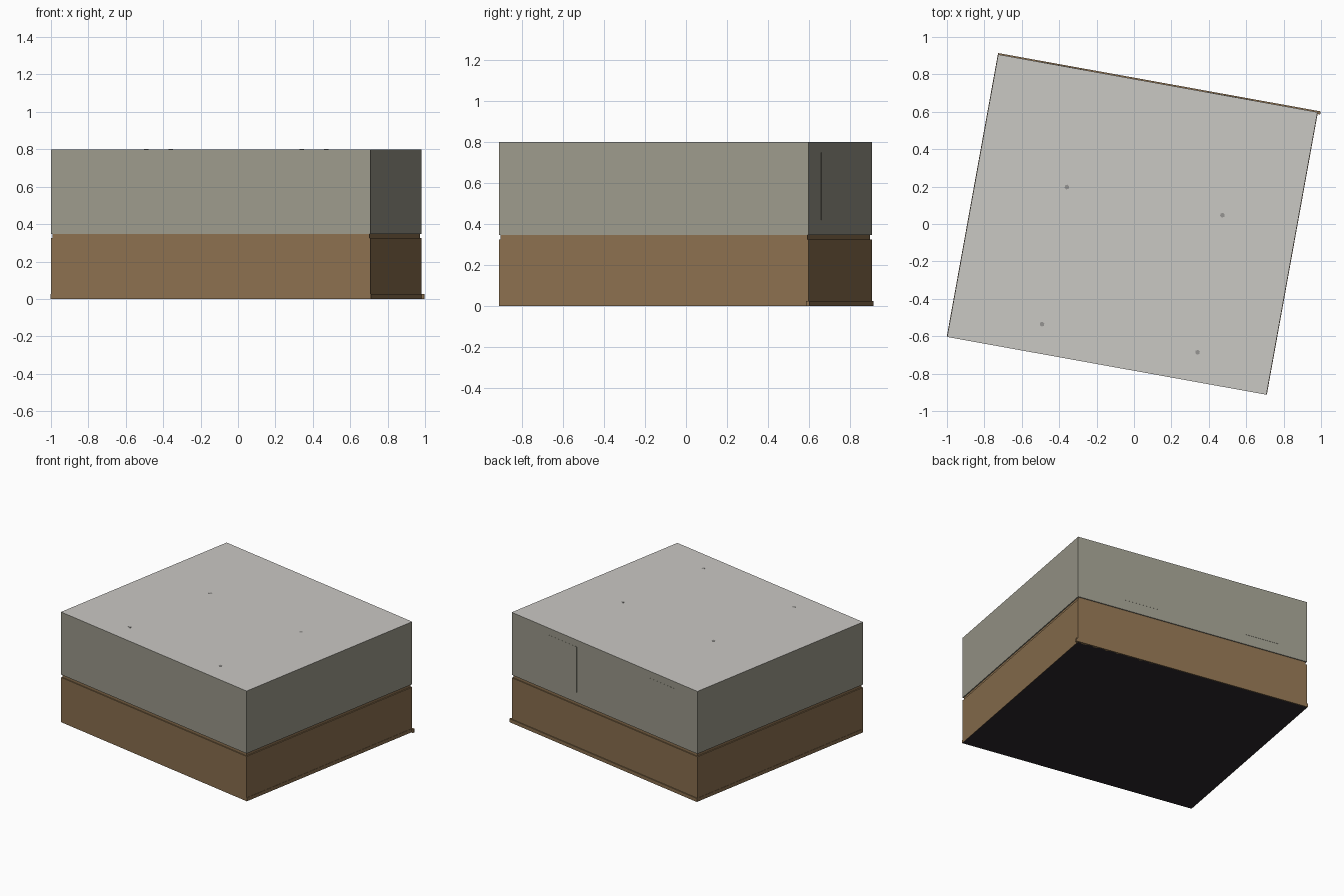
import bpy, bmesh, math
from mathutils import Matrix

if "Cube" in bpy.data.objects:
    bpy.data.objects.remove(bpy.data.objects["Cube"])

L, W = 1.735, 1.535            # block length and depth before turning
HX, HY = L / 2, W / 2
TURN = Matrix.Translation((-0.009, -0.003, 0)) @ Matrix.Rotation(math.radians(-10.25), 4, 'Z')


def material(name, srgb):
    m = bpy.data.materials.new(name)
    m.diffuse_color = [(c / 255 / 12.92 if c < 10 else ((c / 255 + 0.055) / 1.055) ** 2.4)
                       for c in srgb] + [1]
    m.use_nodes = True
    m.node_tree.nodes["Principled BSDF"].inputs["Base Color"].default_value = m.diffuse_color
    return m


wall = material("grey green wall", (156, 154, 140))
brown = material("brown base", (139, 112, 79))
roof = material("light grey roof", (202, 200, 196))
black = material("black underside", (45, 41, 44))
post_grey = material("post grey", (150, 149, 146))


def add(name, bm, mats, rule=None):
    if rule:
        for f in bm.faces:
            f.normal_update()
            f.material_index = rule(f)
    bm.transform(TURN)
    me = bpy.data.meshes.new(name)
    bm.to_mesh(me)
    bm.free()
    for m in mats:
        me.materials.append(m)
    ob = bpy.data.objects.new(name, me)
    bpy.context.collection.objects.link(ob)
    return ob


def box(name, x, y, z, mats, rule=None):
    bm = bmesh.new()
    size = Matrix.Diagonal((x[1] - x[0], y[1] - y[0], z[1] - z[0], 1))
    mid = Matrix.Translation((sum(x) / 2, sum(y) / 2, sum(z) / 2))
    bmesh.ops.create_cube(bm, size=1, matrix=mid @ size)
    return add(name, bm, mats, rule)


# Brown base with a black underside
box("base", (-HX, HX), (-HY, HY), (0, 0.325), [brown, black],
    lambda f: 1 if f.normal.z < -0.5 else 0)
# Recessed band between the two storeys
g = 0.007
box("recessed_band", (-HX + g, HX - g), (-HY + g, HY - g), (0.325, 0.346), [brown])
# Upper storey with a light roof
box("upper_storey", (-HX, HX), (-HY, HY), (0.346, 0.8), [wall, roof],
    lambda f: 1 if f.normal.z > 0.5 else 0)

# Low skirting on the back and both sides
box("back_skirting", (-HX - 0.002, HX + 0.016), (HY - 0.01, HY + 0.007), (0, 0.025), [brown])
for side, name in ((-1, "left_skirting"), (1, "right_skirting")):
    xs = sorted((side * (HX - 0.01), side * (HX + 0.002)))
    box(name, xs, (-HY, HY - 0.01), (0, 0.025), [brown])

# Shallow panels on the back wall
for name, xs in (("back_panel_right", (0.26, 0.52)), ("back_panel_left", (-0.65, -0.40))):
    box(name, xs, (HY - 0.01, HY + 0.001), (0.42, 0.75), [wall])

# Four post tops, nearly flush with the roof
for i, (x, y) in enumerate([(a, b) for a in (-0.38, 0.465) for b in (-0.61, 0.135)]):
    bm = bmesh.new()
    bmesh.ops.create_cone(bm, cap_ends=True, segments=6, radius1=0.013, radius2=0.013,
                          depth=0.02, matrix=Matrix.Translation((x, y, 0.7908)))
    add(f"post_top_{i + 1}", bm, [post_grey])
